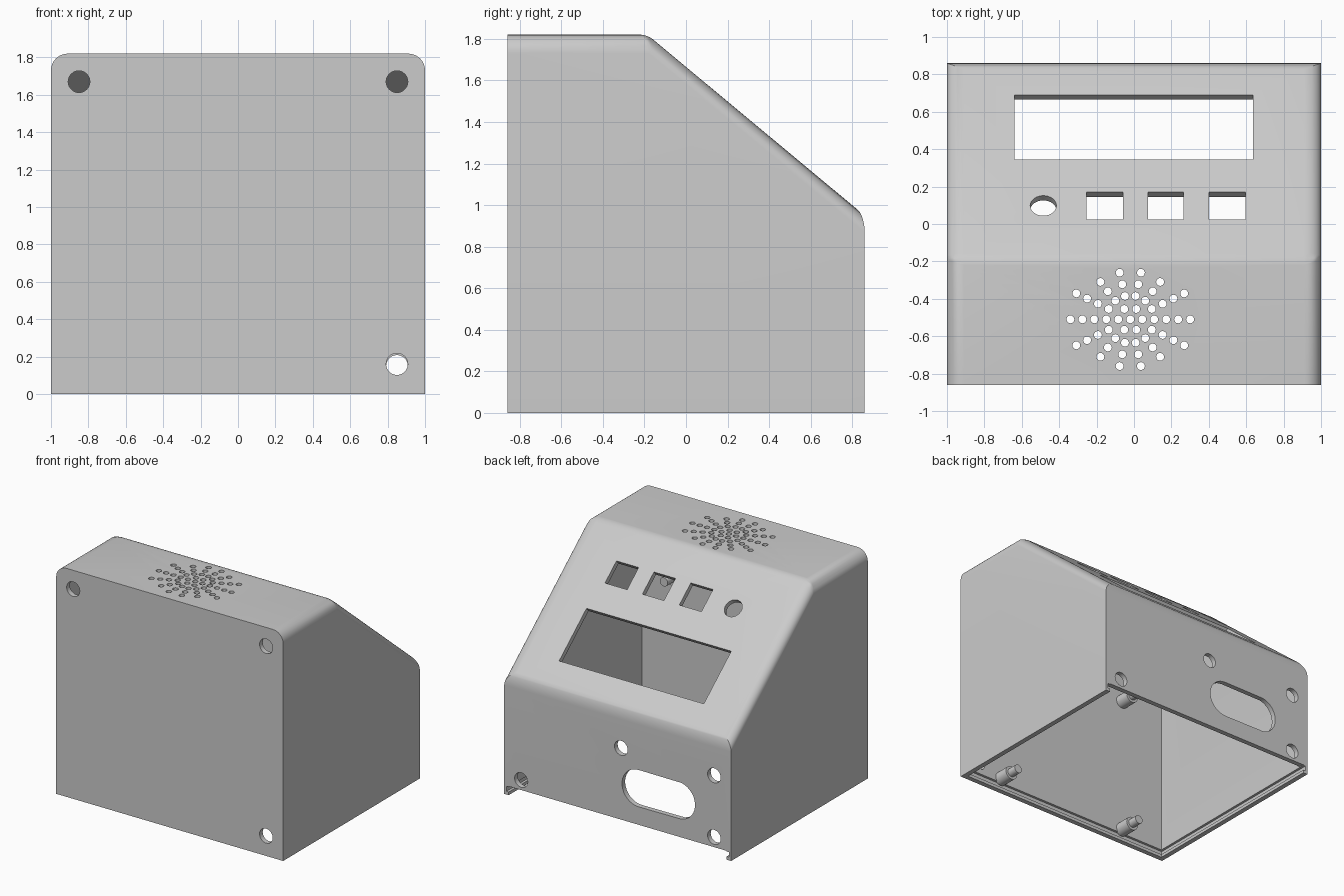
import bpy, bmesh, math
from mathutils import Matrix, Vector

if "Cube" in bpy.data.objects:
    bpy.data.objects.remove(bpy.data.objects["Cube"], do_unlink=True)

WALL = 0.04
SLOPE = 0.832                      # fall of the control panel per unit of y
TILT = math.atan(SLOPE)

grey = bpy.data.materials.new("light_grey_plastic")
grey.use_nodes = True
colour = (0.6, 0.6, 0.6, 1)
grey.diffuse_color = colour
grey.node_tree.nodes["Principled BSDF"].inputs["Base Color"].default_value = colour


def add_object(name, bm):
    bmesh.ops.recalc_face_normals(bm, faces=bm.faces)
    mesh = bpy.data.meshes.new(name)
    bm.to_mesh(mesh)
    bm.free()
    obj = bpy.data.objects.new(name, mesh)
    bpy.context.collection.objects.link(obj)
    mesh.materials.append(grey)
    return obj


def activate(obj):
    bpy.ops.object.select_all(action='DESELECT')
    obj.select_set(True)
    bpy.context.view_layer.objects.active = obj


def cut(obj, cutter):
    cutter.hide_render = True
    mod = obj.modifiers.new("cut", 'BOOLEAN')
    mod.operation, mod.solver, mod.object = 'DIFFERENCE', 'EXACT', cutter
    activate(obj)
    bpy.ops.object.modifier_apply(modifier=mod.name)
    bpy.data.objects.remove(cutter, do_unlink=True)


def panel_z(y, inset=0):
    return 1.665 - SLOPE * y - inset / math.cos(TILT)


def console(name, inset, bottom, radius):
    """Sloped console solid, rounded along its top edges."""
    front, back, top = -0.86 + inset, 0.86 - inset, 1.82 - inset
    ridge = (panel_z(0, inset) - top) / SLOPE
    profile = [(front, bottom), (back, bottom), (back, panel_z(back, inset)),
               (ridge, top), (front, top)]
    half = 1 - inset
    bm = bmesh.new()
    face = bm.faces.new([bm.verts.new((-half, y, z)) for y, z in profile])
    ext = bmesh.ops.extrude_face_region(bm, geom=[face])
    moved = [v for v in ext["geom"] if isinstance(v, bmesh.types.BMVert)]
    bmesh.ops.translate(bm, verts=moved, vec=(2 * half, 0, 0))
    weight = bm.edges.layers.float.new("bevel_weight_edge")
    for e in bm.edges:
        a, b = e.verts[0].co, e.verts[1].co
        if min(a.z, b.z) < 0.5:
            continue
        if abs(a.x - b.x) < 0.01:
            e[weight] = 1.0                      # side edges
        elif a.y > front + 0.1:
            e[weight] = 0.46 if a.y > 0.5 else 0.36   # lip and ridge
    obj = add_object(name, bm)
    mod = obj.modifiers.new("round", 'BEVEL')
    mod.limit_method, mod.width, mod.segments = 'WEIGHT', radius, 8
    activate(obj)
    bpy.ops.object.modifier_apply(modifier=mod.name)
    return obj


def cylinder(bm, matrix, radius, depth, sides=32, stretch=0):
    verts = bmesh.ops.create_cone(bm, cap_ends=True, segments=sides, radius1=radius,
                                  radius2=radius, depth=depth)["verts"]
    for v in verts:
        v.co.x += math.copysign(stretch, v.co.x)
    bmesh.ops.transform(bm, matrix=matrix, verts=verts)


def box(bm, matrix, size):
    scale = Matrix.Diagonal(Vector((*size, 1)))
    bmesh.ops.create_cube(bm, size=1, matrix=matrix @ scale)


def span_box(name, low, high):
    low, high = Vector(low), Vector(high)
    bm = bmesh.new()
    box(bm, Matrix.Translation((low + high) / 2), high - low)
    return add_object(name, bm)


def on_panel(x, y):
    return Matrix.Translation((x, y, panel_z(y))) @ Matrix.Rotation(-TILT, 4, 'X')


def along_y(x, y, z):
    return Matrix.Translation((x, y, z)) @ Matrix.Rotation(math.pi / 2, 4, 'X')


# Hollow case, open underneath
case = console("case", 0, 0, 0.09)
cut(case, console("cavity", WALL, -0.2, 0.05))

# Slot for a sliding base plate
cut(case, span_box("plate_groove", (-0.98, -0.84, 0.025), (0.98, 1, 0.065)))
cut(case, span_box("plate_entry", (-0.96, 0.6, -0.1), (0.96, 1, 0.07)))

holes = bmesh.new()
# Display window and three button openings
for x0, x1, y0, y1 in [(-0.64, 0.635, 0.345, 0.69), (-0.255, -0.06, 0.025, 0.17),
                       (0.075, 0.265, 0.025, 0.17), (0.4, 0.595, 0.025, 0.17)]:
    size = (x1 - x0, (y1 - y0) / math.cos(TILT), 0.2)
    box(holes, on_panel((x0 + x1) / 2, (y0 + y1) / 2), size)
# Knob hole
cylinder(holes, on_panel(-0.485, 0.098), 0.07, 0.2)
# Front wall holes
for x, z in [(-0.85, 1.67), (0.85, 1.67), (0.85, 0.16)]:
    cylinder(holes, along_y(x, -0.86, z), 0.058, 0.2)
# Back wall holes and cable slot
for x, z in [(0.85, 0.15), (-0.85, 0.15), (-0.85, 0.64), (-0.03, 0.64)]:
    cylinder(holes, along_y(x, 0.86, z), 0.058, 0.2)
cylinder(holes, along_y(-0.36, 0.86, 0.36), 0.147, 0.2, 34, 0.175)
# Speaker grille: rings of small holes, the outermost kept only at the sides
for ring in range(6):
    count = (1, 6, 14, 14, 14, 14)[ring]
    for i in range(count):
        a = 2 * math.pi * i / count
        if ring == 5 and abs(math.sin(a)) > 0.5:
            continue
        r = 0.064 * ring
        spot = (-0.02 + r * math.cos(a), -0.51 + r * math.sin(a), 1.82)
        cylinder(holes, Matrix.Translation(spot), 0.021, 0.2, 16)
cut(case, add_object("openings", holes))

# Stepped circuit board posts inside the front wall
for side, x in (("right", -0.57), ("left", 0.63)):
    for level, z in (("lower", 0.1), ("upper", 1.22)):
        bm = bmesh.new()
        cylinder(bm, along_y(x, -0.765, z), 0.055, 0.13, 24)
        cylinder(bm, along_y(x, -0.665, z), 0.035, 0.09, 24)
        post = add_object(f"{level}_{side}_post", bm)
        activate(post)
        bpy.ops.object.shade_smooth_by_angle(angle=math.radians(35))

activate(case)
bpy.ops.object.shade_smooth_by_angle(angle=math.radians(30))
